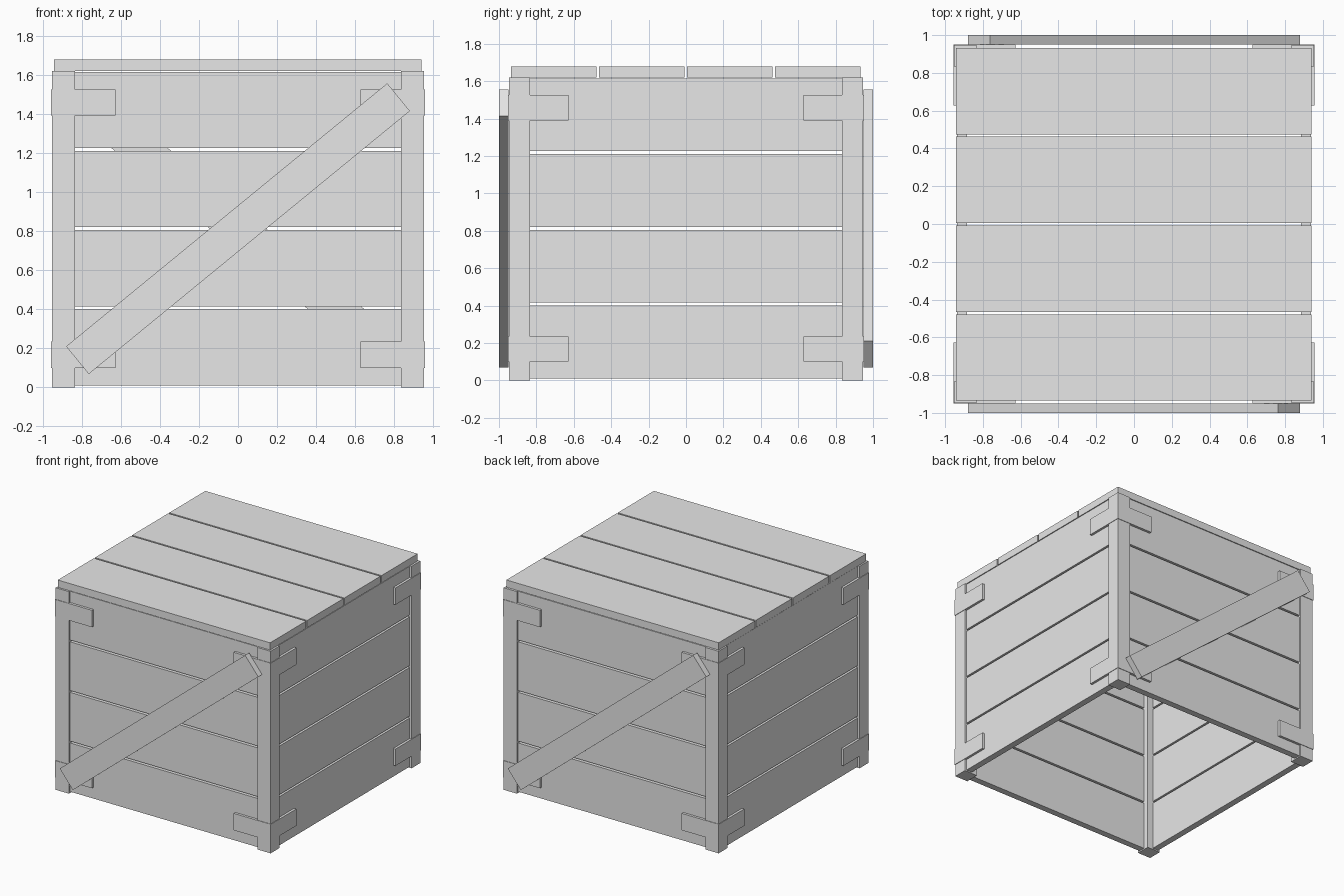
import bpy
import math
from mathutils import Vector

if "Cube" in bpy.data.objects:
    bpy.data.objects.remove(bpy.data.objects["Cube"], do_unlink=True)

wood = bpy.data.materials.new("pale_grey")
wood.use_nodes = True
wood.diffuse_color = (0.8, 0.8, 0.8, 1)
wood.node_tree.nodes["Principled BSDF"].inputs["Base Color"].default_value = (0.8, 0.8, 0.8, 1)


def box(name, low, high):
    """Axis-aligned board between two opposite corners."""
    low, high = Vector(low), Vector(high)
    bpy.ops.mesh.primitive_cube_add(size=1, location=(low + high) / 2)
    ob = bpy.context.object
    ob.name = name
    size = high - low
    for v in ob.data.vertices:
        v.co = v.co * size
    ob.data.materials.append(wood)
    return ob


def span(a, b, s):
    """Interval a..b placed on the positive or negative side."""
    return sorted((a * s, b * s))


POST_X, POST_Y, POST_IN, HEIGHT = 0.952, 0.947, 0.835, 1.618
WALL_X, WALL_Y, BOARD = 0.937, 0.931, 0.052
PROUD = 0.004

# Lid planks
for i in range(4):
    y = -0.935 + i * 0.47
    box("lid_plank", (-0.942, y, 1.62), (0.939, y + 0.457, 1.678))

# Wall planks on all four sides, open underneath
for i in range(4):
    z0 = 0.01 + i * 0.405
    z1 = z0 + 0.39
    for s, side, face in ((1, "left", "back"), (-1, "right", "front")):
        x0, x1 = span(WALL_X - BOARD, WALL_X, s)
        box(side + "_plank", (x0, -0.87, z0), (x1, 0.87, z1))
        y0, y1 = span(WALL_Y - BOARD, WALL_Y, s)
        box(face + "_plank", (-0.87, y0, z0), (0.87, y1, z1))

# Corner posts with a wrapped bracket near the top and the bottom
for sx in (1, -1):
    for sy in (1, -1):
        x0, x1 = span(POST_IN, POST_X, sx)
        y0, y1 = span(POST_IN, POST_Y, sy)
        box("corner_post", (x0, y0, 0), (x1, y1, HEIGHT))
        for z0, z1 in ((0.1, 0.235), (1.39, 1.525)):
            ax0, ax1 = span(0.628, POST_X + PROUD, sx)
            ay0, ay1 = span(WALL_Y - 0.01, POST_Y + PROUD, sy)
            box("bracket_arm_wide", (ax0, ay0, z0), (ax1, ay1, z1))
            bx0, bx1 = span(WALL_X - 0.01, POST_X + PROUD, sx)
            by0, by1 = span(0.628, POST_Y + PROUD, sy)
            box("bracket_arm_deep", (bx0, by0, z0), (bx1, by1, z1))

# Diagonal braces, front and back, each rising toward its viewer's right
run, rise = 1.643, 1.346
half = math.hypot(run, rise) / 2
for name, s in (("front_brace", -1), ("back_brace", 1)):
    brace = box(name, (-half, -0.0255, -0.0915), (half, 0.0255, 0.0915))
    brace.location = (0, s * 0.9745, 0.812)
    brace.rotation_euler = (0, s * math.atan2(rise, run), 0)
